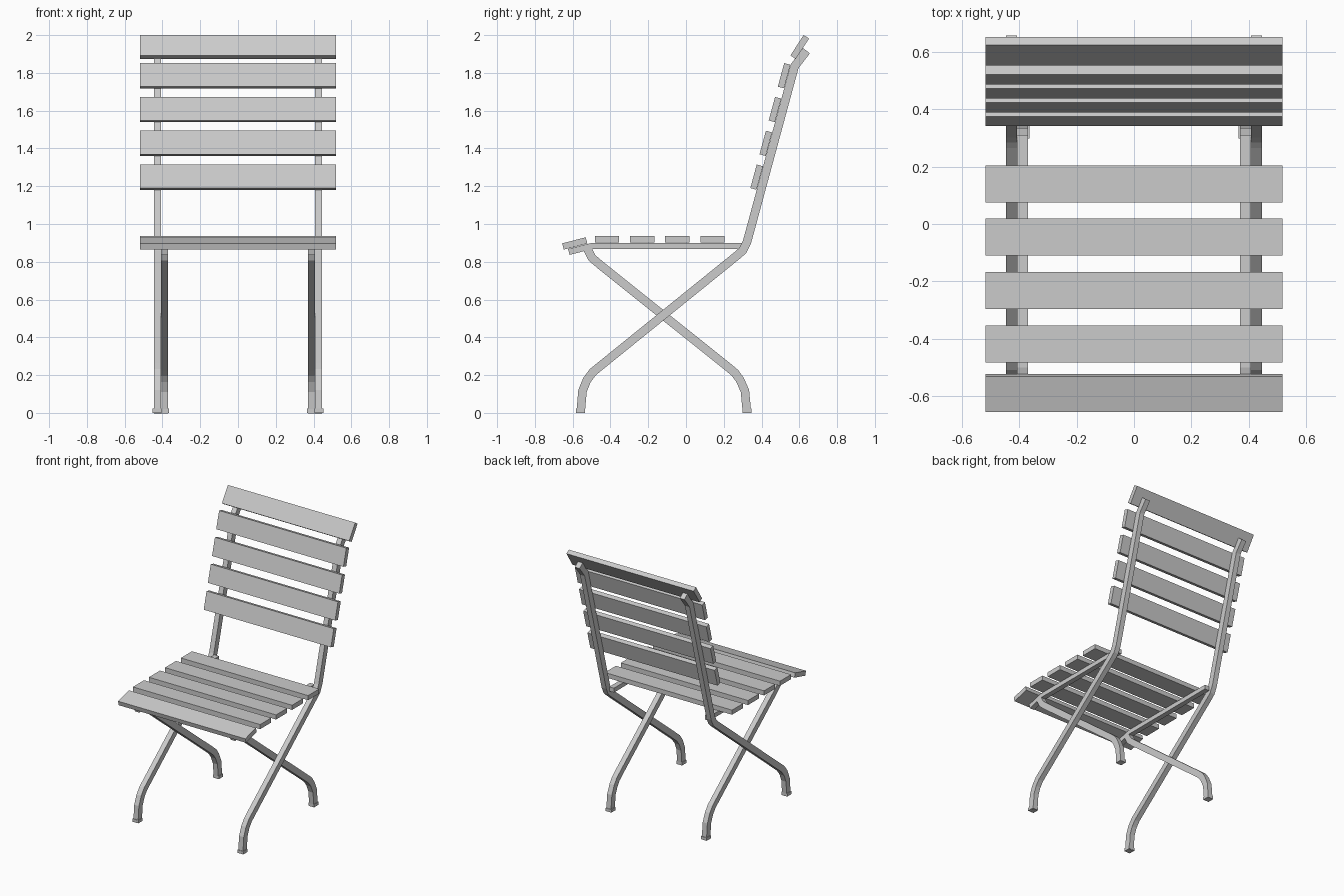
import bpy
import bmesh
from math import radians
from mathutils import Vector, Matrix

cube = bpy.data.objects.get("Cube")
if cube:
    bpy.data.objects.remove(cube, do_unlink=True)

grey = bpy.data.materials.new("light_grey")
grey.use_nodes = True
COLOUR = (0.6, 0.6, 0.6, 1)
grey.diffuse_color = COLOUR
grey.node_tree.nodes["Principled BSDF"].inputs["Base Color"].default_value = COLOUR


def finish(name, bm):
    bmesh.ops.recalc_face_normals(bm, faces=bm.faces)
    mesh = bpy.data.meshes.new(name)
    bm.to_mesh(mesh)
    bm.free()
    mesh.materials.append(grey)
    obj = bpy.data.objects.new(name, mesh)
    bpy.context.collection.objects.link(obj)
    return obj


def box(name, centre, size, tilt=0):
    """Box tilted about the x axis, in degrees."""
    bm = bmesh.new()
    matrix = (Matrix.Translation(centre) @ Matrix.Rotation(radians(tilt), 4, 'X')
              @ Matrix.Diagonal((*size, 1)))
    bmesh.ops.create_cube(bm, size=1, matrix=matrix)
    return finish(name, bm)


def bar(name, path, x0, x1, thickness):
    """Rectangular bar swept along a (y, z) path with mitred bends."""
    pts = [Vector(p) for p in path]
    bm = bmesh.new()
    rings = []
    for i, p in enumerate(pts):
        before = (p - pts[i - 1]).normalized() if i else None
        after = (pts[i + 1] - p).normalized() if i < len(pts) - 1 else None
        before, after = before or after, after or before
        along = (before + after).normalized()
        side = Vector((-along.y, along.x)) * (thickness / 2 / along.dot(before))
        a, b = p + side, p - side
        rings.append([bm.verts.new(c) for c in
                      ((x0, *a), (x1, *a), (x1, *b), (x0, *b))])
    for r, s in zip(rings, rings[1:]):
        for k in range(4):
            n = (k + 1) % 4
            bm.faces.new((r[k], r[n], s[n], s[k]))
    bm.faces.new(rings[0])
    bm.faces.new(rings[-1])
    return finish(name, bm)


# Frame profiles, as (y, z) centre lines
BACK_FRAME = [(-0.558, 0), (-0.548, 0.116), (-0.524, 0.175), (-0.492, 0.217),
              (-0.46, 0.243), (0.28, 0.841), (0.302, 0.862), (0.323, 0.905),
              (0.575, 1.835), (0.587, 1.851), (0.638, 1.917)]
REAR_LEG = [(0.323, 0), (0.312, 0.116), (0.286, 0.175), (0.259, 0.212),
            (0.222, 0.243), (-0.444, 0.775), (-0.497, 0.82), (-0.527, 0.88)]
SEAT_RAIL = [(0.31, 0.884), (-0.497, 0.884), (-0.62, 0.852)]
INNER, MIDDLE, OUTER = 0.37, 0.408, 0.446

# Crossed legs, uprights, seat rails and foot caps on both sides
for label, s in (("left", 1), ("right", -1)):
    bar(f"back_upright_and_front_leg_{label}", BACK_FRAME, s * MIDDLE, s * OUTER, 0.045)
    bar(f"rear_leg_{label}", REAR_LEG, s * INNER, s * MIDDLE, 0.045)
    bar(f"seat_rail_{label}", SEAT_RAIL, s * INNER, s * MIDDLE, 0.032)
    box(f"front_foot_cap_{label}", (s * 0.428, -0.558, 0.011), (0.047, 0.049, 0.022))
    box(f"rear_foot_cap_{label}", (s * 0.388, 0.323, 0.011), (0.047, 0.049, 0.022))

# Seat slats, the front one sloping down
SLAT = (1.036, 0.129, 0.034)
for i in range(4):
    box(f"seat_slat_{i + 1}", (0, 0.14 - 0.186 * i, 0.919), SLAT)
box("seat_front_slat", (0, -0.589, 0.897), SLAT, 14.5)

# Backrest slats on the uprights, the top one leaning further back
for i in range(4):
    box(f"back_slat_{i + 1}", (0, 0.374 + 0.0485 * i, 1.248 + 0.179 * i), SLAT, 74.8)
box("back_top_slat", (0, 0.602, 1.937), SLAT, 57)
